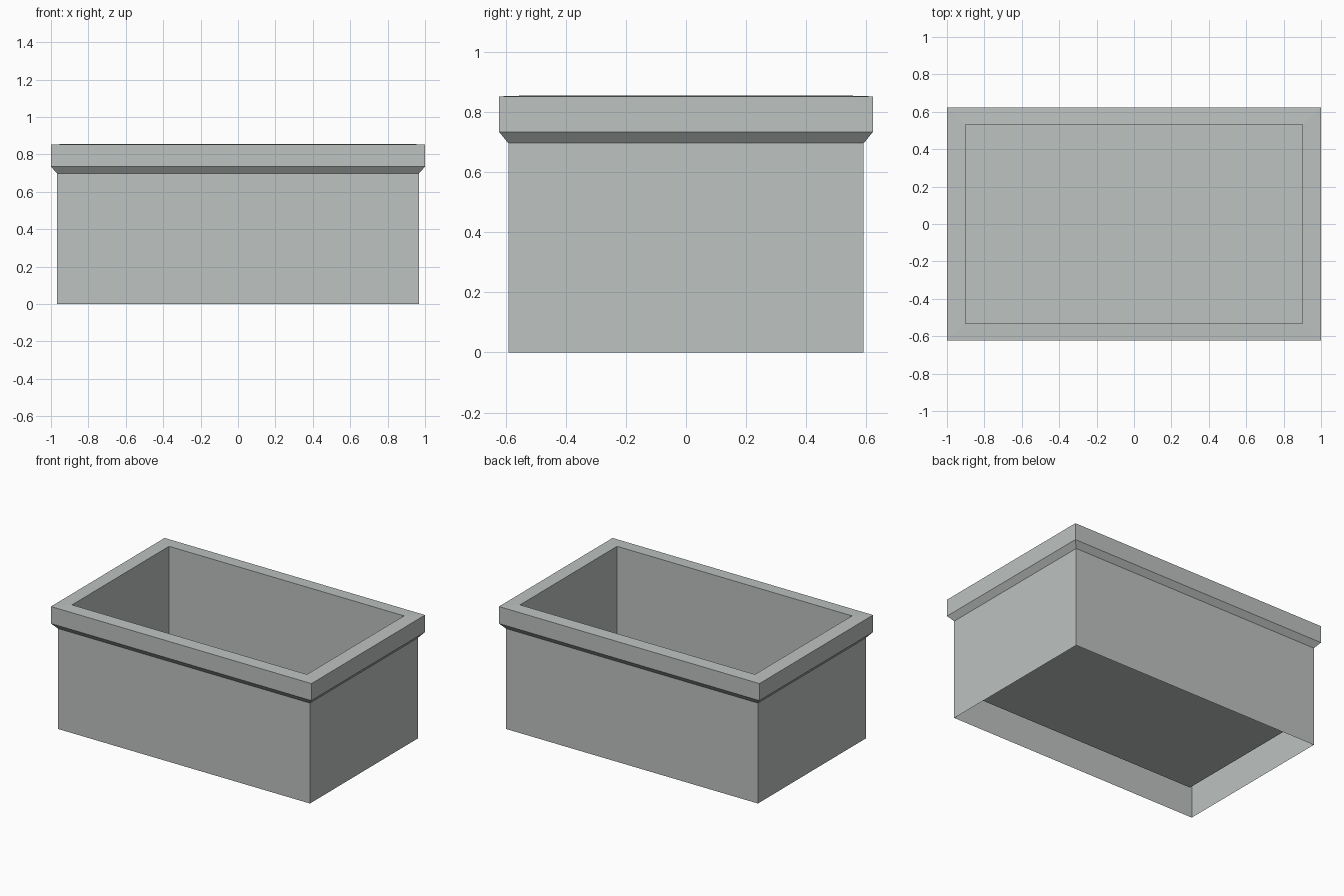
import bpy
import bmesh

cube = bpy.data.objects.get("Cube")
if cube:
    bpy.data.objects.remove(cube, do_unlink=True)

stone = bpy.data.materials.new("pale_grey_stone")
stone.use_nodes = True
colour = (0.51, 0.54, 0.53, 1)
stone.diffuse_color = colour
stone.node_tree.nodes["Principled BSDF"].inputs["Base Color"].default_value = colour

# Wall section from the foot, over the rim, down to the basin floor:
# half width, half depth, height
section = [
    (0.967, 0.592, 0.0),
    (0.967, 0.592, 0.697),
    (1.0, 0.623, 0.735),
    (1.0, 0.623, 0.853),
    (0.902, 0.532, 0.856),
    (0.902, 0.532, 0.166),
]


def ring(bm, half_x, half_y, z):
    corners = ((-1, -1), (1, -1), (1, 1), (-1, 1))
    return [bm.verts.new((sx * half_x, sy * half_y, z)) for sx, sy in corners]


# Open-bottomed planter: walls, flared rim and raised basin floor in one shell
bm = bmesh.new()
rings = [ring(bm, *row) for row in section]
for low, high in zip(rings, rings[1:]):
    for i in range(4):
        j = (i + 1) % 4
        bm.faces.new((low[i], low[j], high[j], high[i]))
bm.faces.new(rings[-1])

mesh = bpy.data.meshes.new("planter_box")
bm.to_mesh(mesh)
bm.free()
mesh.materials.append(stone)
planter = bpy.data.objects.new("planter_box", mesh)
bpy.context.collection.objects.link(planter)
